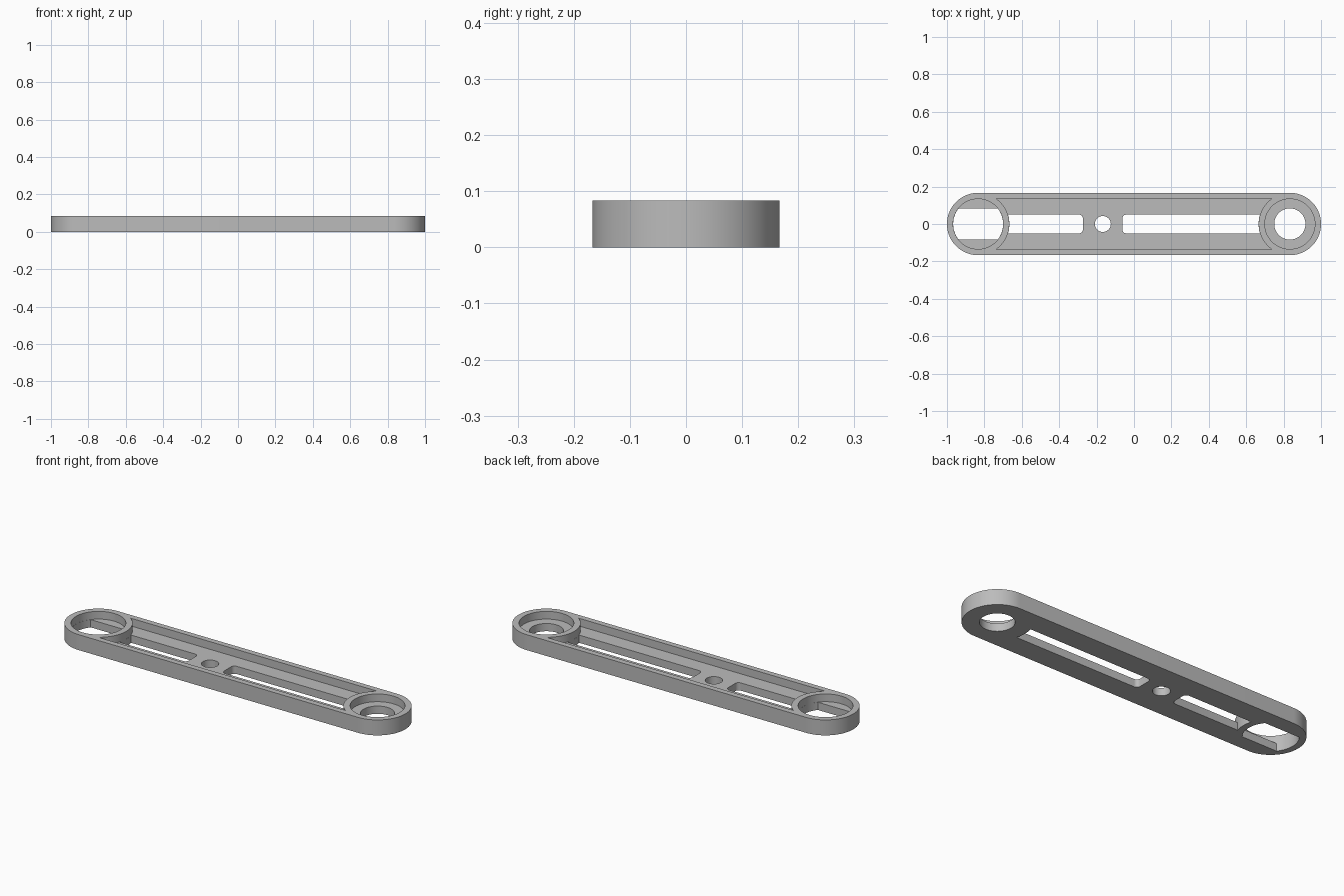
import bpy
import bmesh
from math import asin, cos, sin, radians, pi

cube = bpy.data.objects.get("Cube")
if cube:
    bpy.data.objects.remove(cube, do_unlink=True)

R = 1 / 6            # end radius and half width
CX = 1 - R           # centre of each end
H = 1 / 12           # full height
FLOOR = H / 2        # level of the recessed floors
RIM = 0.134          # pocket radius
LOW, HIGH = -0.05, 0.2

grey = bpy.data.materials.new("satin_grey")
grey.use_nodes = True
grey.diffuse_color = (0.5, 0.5, 0.5, 1)
grey.node_tree.nodes["Principled BSDF"].inputs["Base Color"].default_value = (0.5, 0.5, 0.5, 1)


def arc(cx, cy, r, a, b, n=32):
    return [(cx + r * cos(a + (b - a) * i / n), cy + r * sin(a + (b - a) * i / n))
            for i in range(n + 1)]


def circle(cx, r, n=96):
    return arc(cx, 0, r, 0, 2 * pi, n)[:-1]


def prism(name, outline, z0, z1):
    """Extrude a counter-clockwise outline from z0 to z1."""
    bm = bmesh.new()
    base = bm.faces.new([bm.verts.new((x, y, z0)) for x, y in outline])
    top = bmesh.ops.extrude_face_region(bm, geom=[base])["geom"]
    for v in top:
        if isinstance(v, bmesh.types.BMVert):
            v.co.z = z1
    bmesh.ops.recalc_face_normals(bm, faces=bm.faces[:])
    mesh = bpy.data.meshes.new(name)
    bm.to_mesh(mesh)
    bm.free()
    obj = bpy.data.objects.new(name, mesh)
    mesh.materials.append(grey)
    bpy.context.collection.objects.link(obj)
    return obj


def slot(x_end, w, c=0.02):
    """Slot running from the left ring to a round-cornered end."""
    r = R + 0.0006
    a = asin(w / r)
    return (arc(x_end - c, c - w, c, -pi / 2, 0, 6) + arc(x_end - c, w - c, c, 0, pi / 2, 6)
            + arc(-CX, 0, r, a, -a, 16))


def mirrored(outline):
    return [(-x, y) for x, y in reversed(outline)]


# Body with round ends
body = prism("link_arm", arc(CX, 0, R, -pi / 2, pi / 2, 48) + arc(-CX, 0, R, pi / 2, 3 * pi / 2, 48), 0, H)

# Long recess between the two end rings
W = 0.136
a = asin(W / R)
recess = arc(CX, 0, R, pi + a, pi - a) + arc(-CX, 0, R, a, -a)

# Opening with two flat sides in the left-hand pocket
r_flat = RIM - 0.0006
b = asin(0.083 / r_flat)
flatted = arc(-CX, 0, r_flat, -b, b) + arc(-CX, 0, r_flat, pi - b, pi + b)

cutters = [
    ("recess_cutter", recess, FLOOR),
    ("flatted_pocket_cutter", circle(-CX, RIM), FLOOR),
    ("round_pocket_cutter", circle(CX, RIM), FLOOR),
    ("flatted_hole_cutter", flatted, LOW),
    ("round_hole_cutter", circle(CX, R / 2), LOW),
    ("pivot_hole_cutter", circle(-R, 0.0425, 64), LOW),
    ("short_slot_cutter", slot(-0.273, 0.05), LOW),
    ("long_slot_cutter", mirrored(slot(0.062, 0.05)), LOW),
]

bpy.context.view_layer.objects.active = body
body.select_set(True)
for name, outline, z0 in cutters:
    cutter = prism(name, outline, z0, HIGH)
    cutter.hide_render = True
    mod = body.modifiers.new(name, "BOOLEAN")
    mod.operation = "DIFFERENCE"
    mod.solver = "EXACT"
    mod.object = cutter
    bpy.ops.object.modifier_apply(modifier=mod.name)
    bpy.data.objects.remove(cutter, do_unlink=True)

bpy.ops.object.shade_smooth_by_angle(angle=radians(30))
